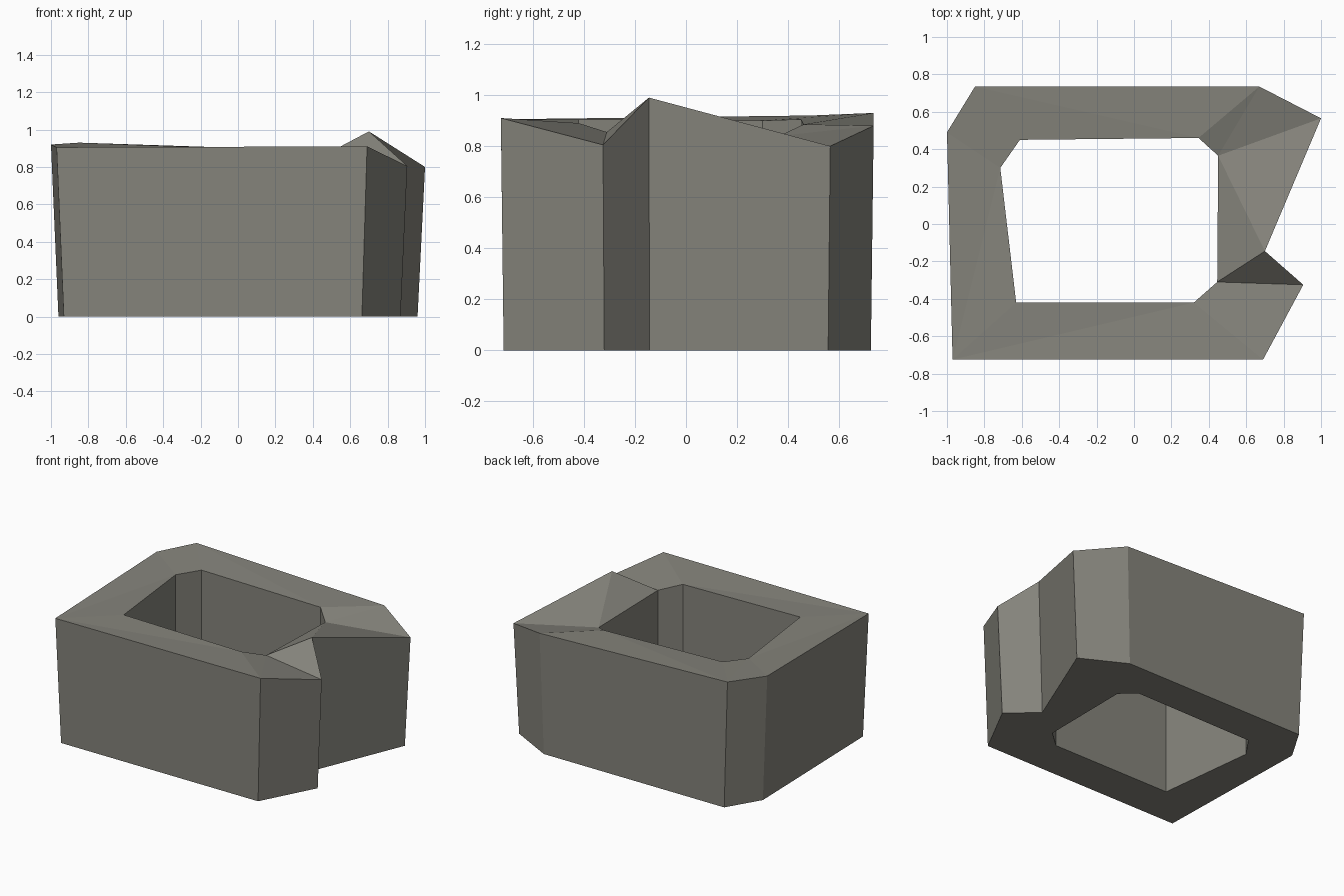
import bpy
import bmesh

cube = bpy.data.objects.get("Cube")
if cube:
    bpy.data.objects.remove(cube, do_unlink=True)

stone = bpy.data.materials.new("warm_grey_stone")
stone.use_nodes = True
colour = (0.235, 0.23, 0.2, 1)
stone.diffuse_color = colour
stone.node_tree.nodes["Principled BSDF"].inputs["Base Color"].default_value = colour

# Top outlines: outer wall, then the hole
OUTER = {
    "front_right": (-0.97, -0.725, 0.905),
    "front_left": (0.69, -0.725, 0.91),
    "notch_front": (0.905, -0.325, 0.805),
    "notch_peak": (0.70, -0.145, 0.99),
    "left_point": (1.0, 0.565, 0.80),
    "back_left": (0.67, 0.735, 0.88),
    "back_right": (-0.85, 0.735, 0.93),
    "right_corner": (-1.0, 0.49, 0.92),
}
INNER = {
    "in_front_right": (-0.63, -0.42, 0.905),
    "in_front_left": (0.32, -0.42, 0.89),
    "in_left_front": (0.445, -0.31, 0.855),
    "in_left_back": (0.45, 0.365, 0.84),
    "in_back_left": (0.345, 0.46, 0.885),
    "in_back_right": (-0.61, 0.45, 0.905),
    "in_right": (-0.715, 0.30, 0.90),
}

bm = bmesh.new()


def add_ring(points, sx, sy):
    """Top and bottom vertices of one wall, the bottom tapered by sx, sy."""
    top = {k: bm.verts.new(p) for k, p in points.items()}
    low = {k: bm.verts.new((x * sx, y * sy, 0)) for k, (x, y, z) in points.items()}
    names = list(points)
    for a, b in zip(names, names[1:] + names[:1]):
        bm.faces.new((top[a], top[b], low[b], low[a]))
    return top, low


outer_top, outer_low = add_ring(OUTER, 0.96, 0.985)
inner_top, inner_low = add_ring(INNER, 1, 1)
top = outer_top | inner_top
low = outer_low | inner_low

# Faceted rim: each strip joins the outer and inner outlines
RIM = [
    "front_right front_left in_front_left",
    "front_right in_front_left in_front_right",
    "front_left in_left_front in_front_left",
    "front_left notch_front in_left_front",
    "notch_front notch_peak in_left_front",
    "notch_peak in_left_back in_left_front",
    "notch_peak left_point in_left_back",
    "left_point back_left in_left_back",
    "back_left in_back_left in_left_back",
    "back_left back_right in_back_left",
    "back_right in_back_right in_back_left",
    "back_right in_right in_back_right",
    "back_right right_corner in_right",
    "right_corner front_right in_right",
    "front_right in_front_right in_right",
]
for strip in RIM:
    names = strip.split()
    bm.faces.new([top[n] for n in names])
    bm.faces.new([low[n] for n in reversed(names)])

bmesh.ops.recalc_face_normals(bm, faces=bm.faces)

mesh = bpy.data.meshes.new("hollow_stone_block")
bm.to_mesh(mesh)
bm.free()
mesh.materials.append(stone)
block = bpy.data.objects.new("hollow_stone_block", mesh)
bpy.context.collection.objects.link(block)
